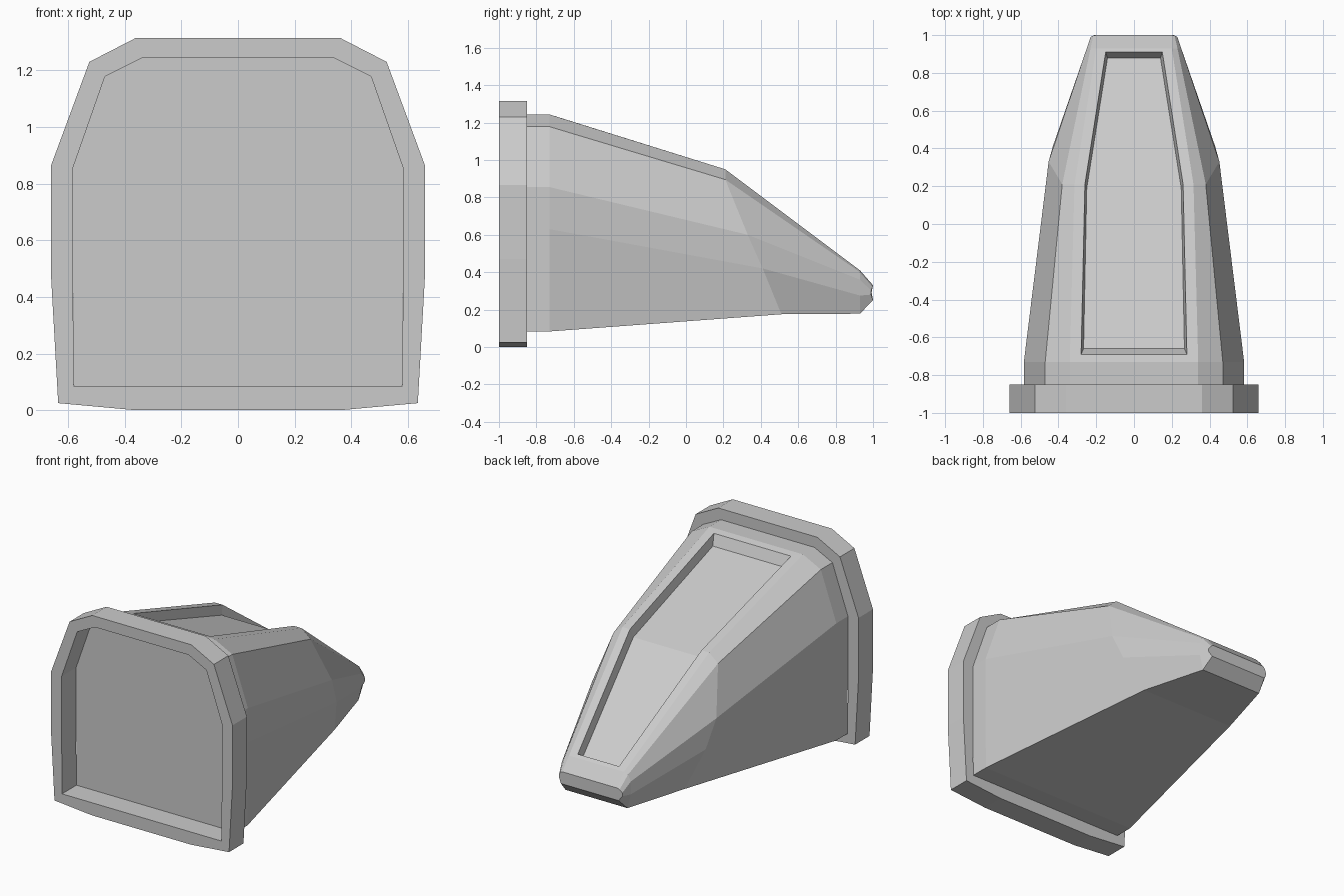
import bpy, bmesh

if "Cube" in bpy.data.objects:
    bpy.data.objects.remove(bpy.data.objects["Cube"])


def finish(name, bm):
    bmesh.ops.remove_doubles(bm, verts=bm.verts, dist=1e-5)
    bmesh.ops.recalc_face_normals(bm, faces=bm.faces)
    mesh = bpy.data.meshes.new(name)
    bm.to_mesh(mesh)
    bm.free()
    obj = bpy.data.objects.new(name, mesh)
    bpy.context.collection.objects.link(obj)
    return obj


def mirrored(half):
    """Right half of a loop (x > 0) closed with its mirror image."""
    return list(half) + [(-p[0], *p[1:]) for p in reversed(half)]


def add_loop(bm, points):
    return [bm.verts.new(p) for p in points]


def bridge(bm, a, b, skip=()):
    n = len(a)
    for i in range(n):
        if i not in skip:
            j = (i + 1) % n
            bm.faces.new((a[i], a[j], b[j], b[i]))


# Half cross-sections (x, z), top to bottom
outer = [(.36, 1.315), (.525, 1.23), (.66, .865), (.66, .47), (.635, .025), (.36, 0)]
inner = [(.34, 1.243), (.47, 1.178), (.583, .855), (.583, .47), (.58, .083), (.34, .083)]
body_end = [(.34, 1.243), (.47, 1.178), (.583, .855), (.583, .63), (.58, .083)]

# Rectangular-section collar with an open middle
bm = bmesh.new()
loops = [add_loop(bm, mirrored([(x, y, z) for x, z in prof]))
         for prof, y in ((outer, -1), (outer, -.85), (inner, -.85), (inner, -1))]
for k in range(4):
    bridge(bm, loops[k], loops[(k + 1) % 4])
finish("collar", bm)

# Tapered body: collar end, straight lip, slanted bend, chamfered tip
stations = [
    [(x, -.85, z) for x, z in body_end],
    [(x, -.73, z) for x, z in body_end],
    [(.315, .21, .95), (.38, .21, .895), (.452, .33, .60), (.43, .41, .42), (.345, .51, .175)],
    [(.20, .93, .41), (.23, .93, .40), (.25, .93, .36), (.25, .93, .275), (.225, .93, .178)],
    [(.20, 1, .33), (.215, .997, .322), (.23, .99, .302), (.23, .99, .28), (.21, 1, .25)],
]
bm = bmesh.new()
rings = [add_loop(bm, mirrored(s)) for s in stations]
last = len(rings[0]) - 1
for k in range(4):
    # The top strip stays open on the two long slopes for the recess
    bridge(bm, rings[k], rings[k + 1], skip=(last,) if k in (1, 2) else ())
bm.faces.new(rings[0])
bm.faces.new(rings[-1])

# Recessed top panel: border, walls and two-plane floor
edge = [r[0] for r in rings[1:4]] + [r[last] for r in reversed(rings[1:4])]
rim = add_loop(bm, mirrored([(.28, -.69, 1.231), (.26, .21, .95), (.15, .91, .425)]))
floor = add_loop(bm, mirrored([(.267, -.66, 1.162), (.25, .19, .892), (.14, .88, .385)]))
bridge(bm, edge, rim)
bridge(bm, rim, floor)
bm.faces.new((floor[0], floor[1], floor[4], floor[5]))
bm.faces.new((floor[1], floor[2], floor[3], floor[4]))
finish("tapered_body", bm)
